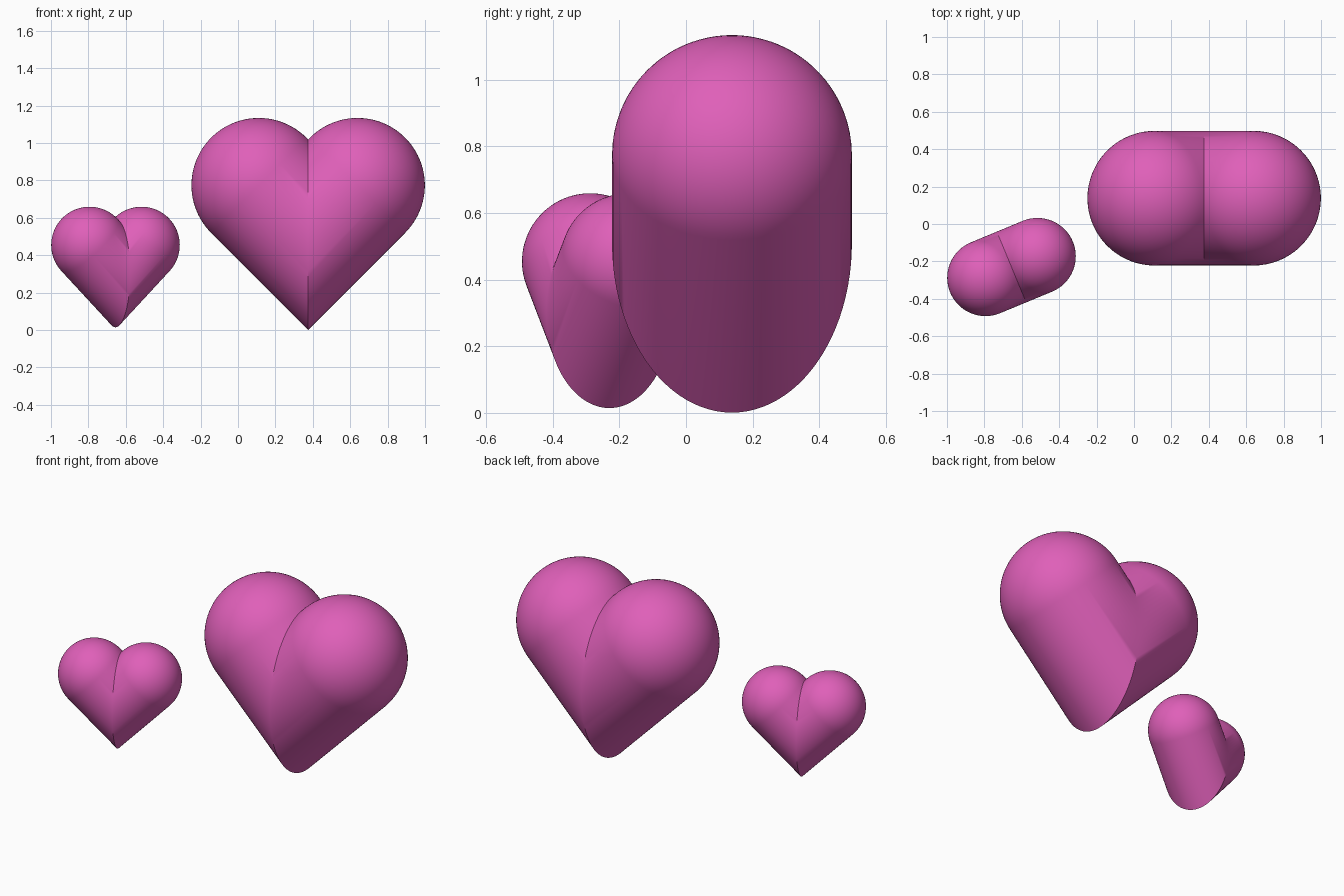
import bpy, bmesh, math
from mathutils import Matrix, Vector

if "Cube" in bpy.data.objects:
    bpy.data.objects.remove(bpy.data.objects["Cube"])

pink = bpy.data.materials.new("heart pink")
pink.diffuse_color = (0.74, 0.116, 0.485, 1)
pink.use_nodes = True
pink.node_tree.nodes["Principled BSDF"].inputs["Base Color"].default_value = pink.diffuse_color

RADIUS, HALF_GAP, LOBE_Z = 0.36, 0.264, 0.774


def make_heart(name, location, scale, turn):
    bm = bmesh.new()
    # Rounded lobe: upper half of a sphere, equator pulled down into a tube
    bmesh.ops.create_uvsphere(bm, u_segments=96, v_segments=48, radius=RADIUS)
    bmesh.ops.delete(bm, geom=[v for v in bm.verts if v.co.z < -1e-4], context='VERTS')
    rim = [e for e in bm.edges if e.is_boundary]
    tube = bmesh.ops.extrude_edge_only(bm, edges=rim)["geom"]
    for v in tube:
        if isinstance(v, bmesh.types.BMVert):
            v.co.z -= 1.0
    # Lean the lobe by 45 degrees, mitre it at the middle and mirror it
    bm.transform(Matrix.Translation((-HALF_GAP, 0, LOBE_Z)) @ Matrix.Rotation(math.radians(-45), 4, 'Y'))
    bmesh.ops.bisect_plane(bm, geom=bm.verts[:] + bm.edges[:] + bm.faces[:], dist=1e-5,
                           plane_co=(0, 0, 0), plane_no=(1, 0, 0), clear_outer=True)
    bmesh.ops.mirror(bm, geom=bm.verts[:] + bm.edges[:] + bm.faces[:],
                     matrix=Matrix.Identity(4), merge_dist=1e-4, axis='X')
    bmesh.ops.remove_doubles(bm, verts=bm.verts[:], dist=1e-4)
    bmesh.ops.recalc_face_normals(bm, faces=bm.faces[:])

    mesh = bpy.data.meshes.new(name)
    bm.to_mesh(mesh)
    bm.free()
    mesh.materials.append(pink)
    obj = bpy.data.objects.new(name, mesh)
    bpy.context.collection.objects.link(obj)
    obj.location = location
    obj.scale = (scale,) * 3
    obj.rotation_euler.z = math.radians(turn)
    bpy.ops.object.select_all(action='DESELECT')
    obj.select_set(True)
    bpy.context.view_layer.objects.active = obj
    bpy.ops.object.shade_smooth_by_angle(angle=math.radians(30))


make_heart("large_heart", (0.375, 0.138, 0), 1.0, 0)
make_heart("small_heart", (-0.655, -0.23, 0.014), 0.569, 22.5)
